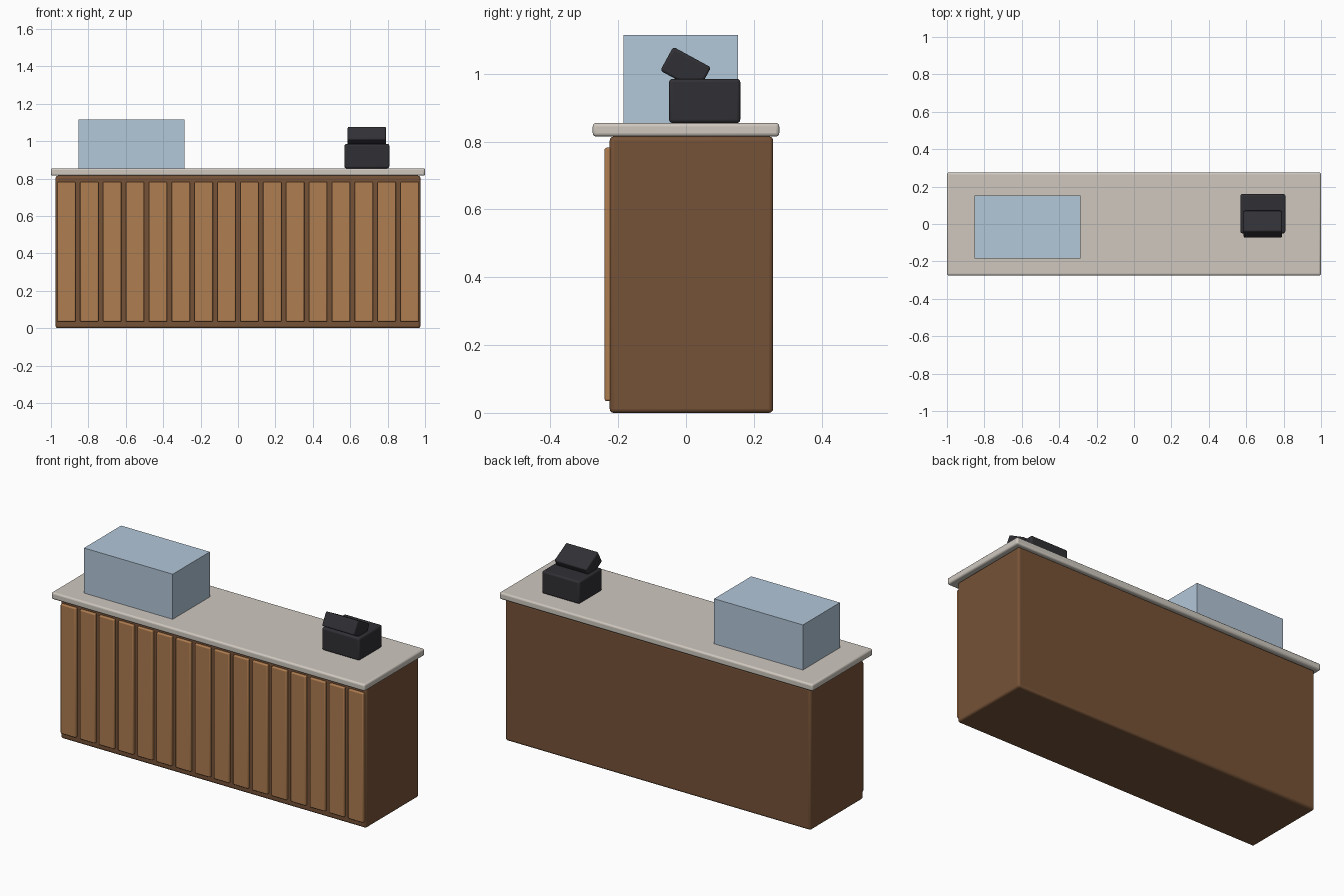
import bpy
import math

old = bpy.data.objects.get("Cube")
if old:
    bpy.data.objects.remove(old, do_unlink=True)


def material(name, rgb):
    m = bpy.data.materials.new(name)
    m.use_nodes = True
    color = (*rgb, 1.0)
    m.diffuse_color = color
    m.node_tree.nodes["Principled BSDF"].inputs["Base Color"].default_value = color
    return m


dark_wood = material("dark wood", (0.18, 0.085, 0.038))
light_wood = material("light wood", (0.43, 0.205, 0.08))
stone = material("pale stone", (0.62, 0.575, 0.52))
glass = material("pale blue glass", (0.45, 0.57, 0.69))
charcoal = material("charcoal plastic", (0.03, 0.03, 0.036))


def box(name, low, high, mat, bevel=0.0, tilt=0.0):
    """Rounded box between two corners, tilted about x."""
    centre = [(a + b) / 2 for a, b in zip(low, high)]
    bpy.ops.mesh.primitive_cube_add(size=1, location=centre, rotation=(tilt, 0, 0))
    ob = bpy.context.object
    ob.name = name
    ob.scale = [b - a for a, b in zip(low, high)]
    bpy.ops.object.transform_apply(location=False, rotation=False, scale=True)
    ob.data.materials.append(mat)
    if bevel:
        mod = ob.modifiers.new("rounded edges", "BEVEL")
        mod.width = bevel
        mod.segments = 3
        bpy.ops.object.shade_smooth_by_angle(angle=math.radians(35))
    return ob


# Counter body and worktop
box("counter_body", (-0.975, -0.225, 0), (0.975, 0.257, 0.815), dark_wood, 0.012)
box("worktop", (-1, -0.275, 0.815), (1, 0.275, 0.855), stone, 0.01)

# Vertical slats along the front
slats = 16
pitch = 0.1223
for i in range(slats):
    x = (i - (slats - 1) / 2) * pitch
    box(f"front_slat_{i + 1}", (x - 0.049, -0.24, 0.035), (x + 0.049, -0.215, 0.782),
        light_wood, 0.006)

# Display case
box("display_case", (-0.853, -0.185, 0.855), (-0.287, 0.153, 1.115), glass)

# Cash register with a tilted screen
box("register_base", (0.569, -0.05, 0.855), (0.809, 0.16, 0.985), charcoal, 0.01)
box("register_screen", (0.586, -0.0645, 0.974), (0.791, 0.0625, 1.054), charcoal, 0.008,
    tilt=math.radians(-28.6))
